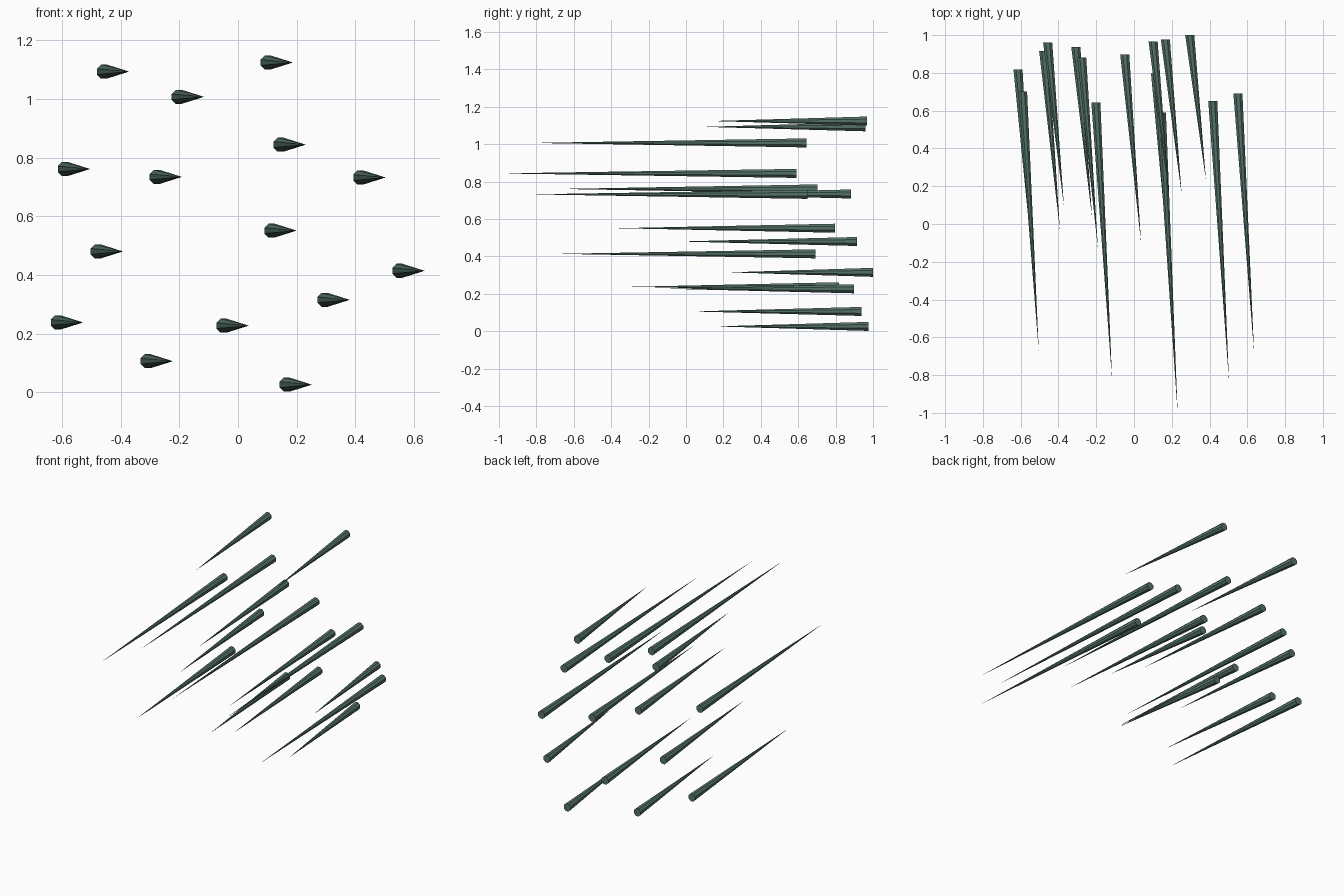
import bpy, bmesh, math

if "Cube" in bpy.data.objects:
    bpy.data.objects.remove(bpy.data.objects["Cube"])

SIDES = 8
RADIUS = 0.026       # base circumradius
TIP_SHIFT = 0.086    # every tip drifts sideways by the same amount

# base x, height z, base y, tip y
SPIKES = [
    (-0.457, 1.093, 0.960, 0.095),
    (0.101, 1.124, 0.967, 0.135),
    (-0.202, 1.007, 0.643, -0.825),
    (0.145, 0.844, 0.590, -1.000),
    (-0.590, 0.761, 0.702, -0.675),
    (-0.277, 0.734, 0.882, -0.130),
    (0.417, 0.732, 0.650, -0.835),
    (0.114, 0.551, 0.797, -0.370),
    (-0.478, 0.480, 0.915, -0.035),
    (0.550, 0.414, 0.692, -0.685),
    (0.295, 0.315, 1.000, 0.230),
    (-0.614, 0.238, 0.817, -0.290),
    (-0.049, 0.227, 0.897, -0.095),
    (-0.308, 0.106, 0.937, 0.035),
    (0.166, 0.026, 0.977, 0.160),
]


def add_spike(name, x, z, y_base, y_tip, mat):
    bm = bmesh.new()
    ring = []
    for i in range(SIDES):
        a = 2 * math.pi * (i + 0.5) / SIDES
        ring.append(bm.verts.new((x + RADIUS * math.cos(a), y_base,
                                  z + RADIUS * math.sin(a))))
    tip = bm.verts.new((x + TIP_SHIFT, y_tip, z))
    bm.faces.new(ring)
    for i in range(SIDES):
        bm.faces.new((ring[i], ring[(i + 1) % SIDES], tip))
    bmesh.ops.recalc_face_normals(bm, faces=bm.faces)
    mesh = bpy.data.meshes.new(name)
    bm.to_mesh(mesh)
    bm.free()
    mesh.materials.append(mat)
    bpy.context.collection.objects.link(bpy.data.objects.new(name, mesh))


green = bpy.data.materials.new("dark_green")
green.diffuse_color = (0.09, 0.17, 0.14, 1)
green.use_nodes = True
green.node_tree.nodes["Principled BSDF"].inputs["Base Color"].default_value = green.diffuse_color

# slanted spikes, blunt end to the back
for n, (x, z, yb, yt) in enumerate(SPIKES, 1):
    add_spike(f"spike_{n:02d}", x, z, yb, yt, green)
